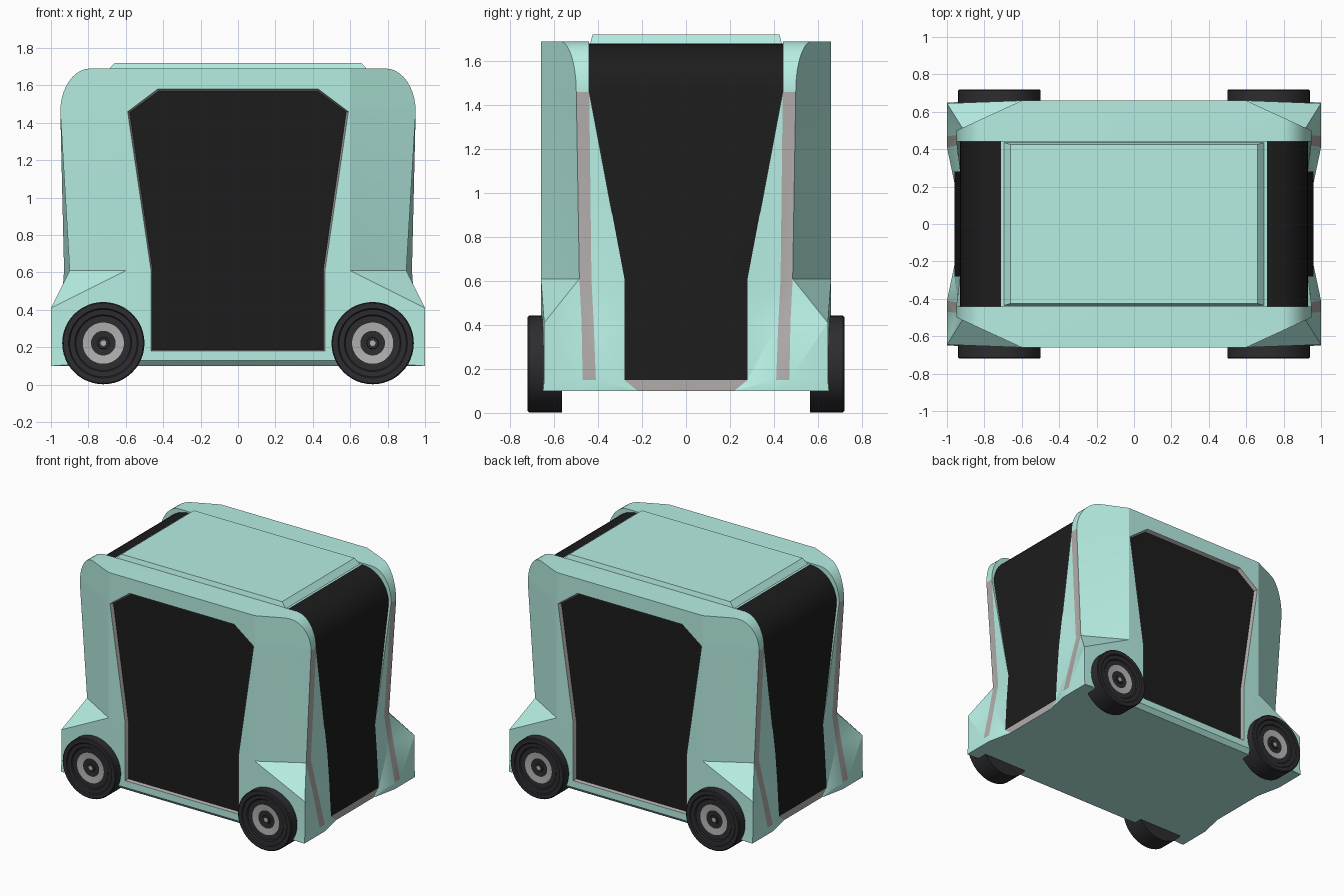
import bpy, bmesh, math
from itertools import product

if "Cube" in bpy.data.objects:
    bpy.data.objects.remove(bpy.data.objects["Cube"])


def material(name, rgb):
    m = bpy.data.materials.new(name)
    m.diffuse_color = (*rgb, 1)
    m.use_nodes = True
    m.node_tree.nodes["Principled BSDF"].inputs["Base Color"].default_value = m.diffuse_color
    return m


MINT = material("mint", (0.47, 0.86, 0.77))
GLASS = material("dark_glass", (0.012, 0.012, 0.012))
TRIM = material("trim_grey", (0.44, 0.41, 0.41))
RUBBER = material("rubber", (0.026, 0.026, 0.03))
RIM = material("rim_grey", (0.45, 0.44, 0.44))


def build(name, faces, mats, angle):
    """Make an object from (points, material index) faces, welded."""
    bm = bmesh.new()
    for pts, mi in faces:
        clean = []
        for p in pts:
            if p not in clean:
                clean.append(p)
        if len(clean) > 2:
            bm.faces.new([bm.verts.new(p) for p in clean]).material_index = mi
    bmesh.ops.remove_doubles(bm, verts=bm.verts, dist=0.0003)
    bmesh.ops.recalc_face_normals(bm, faces=bm.faces)
    me = bpy.data.meshes.new(name)
    bm.to_mesh(me)
    bm.free()
    for m in mats:
        me.materials.append(m)
    ob = bpy.data.objects.new(name, me)
    bpy.context.collection.objects.link(ob)
    bpy.ops.object.select_all(action='DESELECT')
    ob.select_set(True)
    bpy.context.view_layer.objects.active = ob
    bpy.ops.object.shade_smooth_by_angle(angle=math.radians(angle))
    return ob


def four_way(faces):
    """Mirror a quarter of the body across x and y."""
    out = []
    for sx, sy in product((1, -1), repeat=2):
        for pts, mi in faces:
            q = [(x * sx, y * sy, z) for x, y, z in pts]
            out.append((q[::-1] if sx * sy < 0 else q, mi))
    return out


# Body: quarter sections, each running side wall > corner > trim strip > end glass
W = 0.66
rows = [
    [(.55, .63, .10), (1, .65, .10), (1, .47, .10), (1, .41, .10), (.96, .22, .10), (.96, 0, .10)],
    [(.60, W, .13), (1, .645, .15), (1, .47, .15), (1, .41, .15), (.96, .28, .15), (.96, 0, .15)],
    [(.60, W, .41), (1, .645, .41), (.944, .475, .41), (.944, .42, .41), (.945, .28, .41), (.945, 0, .41)],
    [(.60, W, .61), (.90, .485, .61), (.90, .485, .61), (.90, .43, .61), (.93, .28, .61), (.93, 0, .61)],
]
STEPS = 10
for i in range(STEPS + 1):
    a = math.pi / 2 * i / STEPS
    c, s = math.cos(a), math.sin(a)
    x, z = .79 + .16 * c, 1.46 + .23 * s
    gx, gz = .71 + .22 * c, 1.45 + .23 * s
    p3 = (x, W - (x - .6) * .46, z)
    rows.append([(.6, W, z), p3, p3, (x, .44, z), (gx, .44, gz), (gx, 0, gz)])

faces = []
for r, (lo, hi) in enumerate(zip(rows, rows[1:])):
    for j in range(5):
        mi = 0
        if j == 2 and 1 <= r <= 3:
            mi = 2
        if j == 4:
            mi = 2 if r == 0 else 1
        faces.append(([lo[j], lo[j + 1], hi[j]], mi))
        faces.append(([lo[j + 1], hi[j + 1], hi[j]], mi))

# Side wall with the door opening, its bevelled reveal and the door glass
outer = [(x, W, z) for x, z in
         ((0, .18), (.465, .18), (.465, .61), (.59, 1.46), (.43, 1.58), (0, 1.58))]
inner = [(x, .635, z) for x, z in
         ((0, .186), (.456, .186), (.456, .61), (.579, 1.456), (.426, 1.568), (0, 1.568))]
wall = [r[0] for r in rows[1:]]
faces.append((wall + [(0, W, 1.69)] + outer[::-1] + [(0, W, .13)], 0))
for k in range(5):
    faces.append(([outer[k], outer[k + 1], inner[k + 1], inner[k]], 2))
faces.append((inner, 1))

# Sill, underside, roof rails and roof deck
top = rows[-1]
faces.append(([(0, .63, .10), rows[0][0], rows[1][0], (0, W, .13)], 0))
faces.append(([(0, 0, .10), (0, .63, .10)] + rows[0], 0))
faces.append(([(0, W, 1.69), top[0], top[1], top[3], (0, .44, 1.69)], 0))
faces.append(([(0, .44, 1.69), top[3], top[4], (0, .44, 1.68)], 0))
faces.append(([(0, .44, 1.68), top[4], top[5], (0, 0, 1.68)], 0))
build("body_shell", four_way(faces), [MINT, GLASS, TRIM], 18)

# Raised roof panel with sloped edges
b = [(.70, .437, 1.675), (.70, 0, 1.675), (0, .437, 1.675), (0, 0, 1.675)]
t = [(.66, .425, 1.72), (.66, 0, 1.72), (0, .425, 1.72), (0, 0, 1.72)]
roof = [([t[0], t[1], t[3], t[2]], 0), ([b[0], b[1], b[3], b[2]], 0),
        ([b[0], b[1], t[1], t[0]], 0), ([b[0], b[2], t[2], t[0]], 0)]
build("roof_panel", four_way(roof), [MINT], 18)

# Wheels: lathed profile of (radius, distance from centre line, material)
PROFILE = [(0, .565, 0), (.22, .565, 0), (.22, .714, 0), (.214, .72, 0), (.186, .72, 0),
           (.18, .712, 0), (.152, .71, 0), (.146, .703, 0), (.11, .703, 1), (.066, .695, 0),
           (.032, .695, 0), (.03, .702, 0), (.015, .702, 1), (0, .702, 1)]
N = 48


def ring_point(cx, side, r, y, k):
    a = 2 * math.pi * (k % N) / N
    return (cx + r * math.cos(a), side * y, .222 + r * math.sin(a))


for cx, side in product((-.72, .72), (-1, 1)):
    wf = []
    for (r0, y0, m), (r1, y1, _) in zip(PROFILE, PROFILE[1:]):
        for k in range(N):
            wf.append(([ring_point(cx, side, r0, y0, k), ring_point(cx, side, r0, y0, k + 1),
                        ring_point(cx, side, r1, y1, k + 1), ring_point(cx, side, r1, y1, k)], m))
    name = ("front" if side < 0 else "back") + ("_left" if cx < 0 else "_right") + "_wheel"
    build(name, wf, [RUBBER, RIM], 30)
